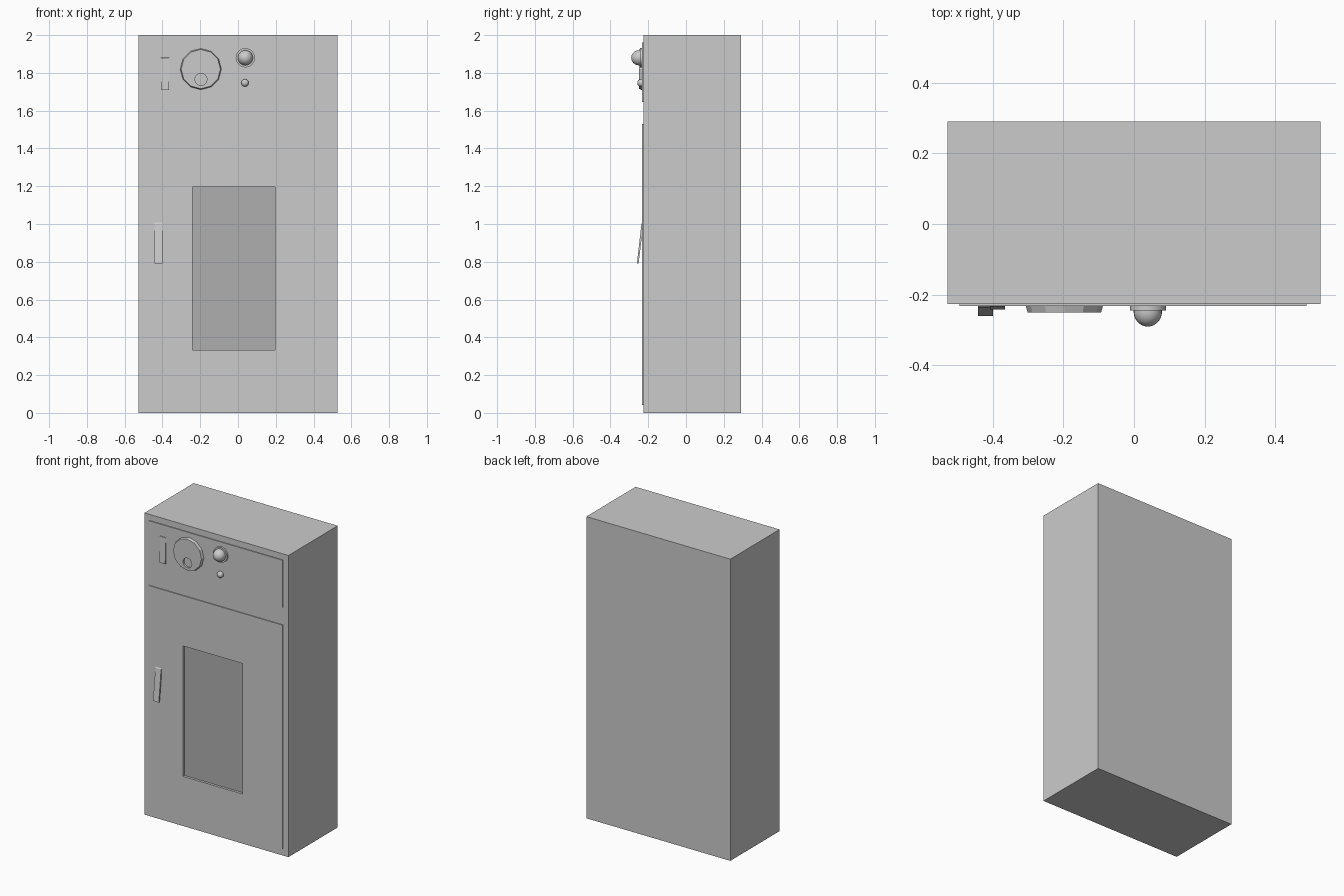
import bpy, bmesh, math
from mathutils import Matrix, Vector

if "Cube" in bpy.data.objects:
    bpy.data.objects.remove(bpy.data.objects["Cube"])

FRONT = -0.226   # front of the cabinet
PANEL = -0.232   # front of the raised panels


def finish(name, bm, smooth=False):
    bmesh.ops.recalc_face_normals(bm, faces=bm.faces)
    me = bpy.data.meshes.new(name)
    bm.to_mesh(me)
    bm.free()
    ob = bpy.data.objects.new(name, me)
    bpy.context.collection.objects.link(ob)
    if smooth:
        bpy.ops.object.select_all(action='DESELECT')
        ob.select_set(True)
        bpy.context.view_layer.objects.active = ob
        bpy.ops.object.shade_smooth_by_angle(angle=math.radians(40))
    return ob


def box(name, x, y, z):
    bm = bmesh.new()
    size = Vector((x[1] - x[0], y[1] - y[0], z[1] - z[0]))
    mid = Vector((sum(x), sum(y), sum(z))) / 2
    bmesh.ops.create_cube(bm, size=1, matrix=Matrix.Translation(mid) @ Matrix.Diagonal(size).to_4x4())
    return finish(name, bm)


def lathe(name, x, z, profile, sides, smooth=False):
    """Spin a (radius, y) profile about an axis pointing to the front."""
    bm = bmesh.new()
    vs = [bm.verts.new((x, y, z + r)) for r, y in profile]
    es = [bm.edges.new(p) for p in zip(vs, vs[1:])]
    bmesh.ops.spin(bm, geom=vs + es, cent=(x, 0, z), axis=(0, 1, 0),
                   angle=2 * math.pi, steps=sides, use_duplicate=False)
    bmesh.ops.remove_doubles(bm, verts=bm.verts, dist=1e-5)
    return finish(name, bm, smooth)


def extrude_x(name, x0, x1, outline):
    """Extrude a (y, z) side outline along x."""
    bm = bmesh.new()
    f = bm.faces.new([bm.verts.new((x0, y, z)) for y, z in outline])
    g = bmesh.ops.extrude_face_region(bm, geom=[f])['geom']
    bmesh.ops.translate(bm, vec=(x1 - x0, 0, 0), verts=[v for v in g if isinstance(v, bmesh.types.BMVert)])
    return finish(name, bm)


def cut(ob, cutter):
    cutter.hide_render = True
    cutter.hide_set(True)
    m = ob.modifiers.new("cut", 'BOOLEAN')
    m.operation = 'DIFFERENCE'
    m.solver = 'EXACT'
    m.object = cutter


def dome(r, y0, depth, n=10):
    a = [i * math.pi / 2 / n for i in range(n + 1)]
    return [(r * math.cos(t), y0 - depth * math.sin(t)) for t in a]


# cabinet and raised front panels
body = box("cabinet", (-0.528, 0.528), (FRONT, 0.29), (0, 2))
top_panel = box("control_panel", (-0.493, 0.488), (PANEL, FRONT + 0.003), (1.645, 1.96))
door = box("door", (-0.493, 0.488), (PANEL, FRONT + 0.003), (0.043, 1.53))

# recessed window with dark glass
WX, WZ = (-0.242, 0.197), (0.332, 1.197)
window_cutter = box("window_cutter", WX, (-0.3, -0.214), WZ)
cut(body, window_cutter)
cut(door, window_cutter)
glass = box("window_glass", WX, (-0.216, -0.210), WZ)
mat = bpy.data.materials.new("dark_glass")
mat.diffuse_color = (0.43, 0.43, 0.43, 1)
mat.use_nodes = True
mat.node_tree.nodes["Principled BSDF"].inputs["Base Color"].default_value = mat.diffuse_color
glass.data.materials.append(mat)

# door handle and panel catch, tilted out at the bottom
extrude_x("door_handle", -0.441, -0.399,
          [(-0.23, 1.01), (-0.236, 1.0), (-0.26, 0.79), (-0.251, 0.79), (-0.23, 0.965)])
extrude_x("panel_catch", -0.407, -0.365,
          [(-0.23, 1.885), (-0.234, 1.88), (-0.242, 1.71), (-0.23, 1.71)])

# dial with finger dent
dial = lathe("dial", -0.197, 1.82, [(0, -0.229), (0.11, -0.229), (0.104, -0.25), (0, -0.25)], 12)
cut(dial, lathe("dent_cutter", -0.196, 1.766,
                [(0, -0.238), (0.032, -0.238), (0.032, -0.27), (0, -0.27)], 16))

# indicator lamp and push button
lathe("lamp_base", 0.039, 1.88, [(0, -0.229), (0.051, -0.229), (0.051, -0.244), (0, -0.244)], 24, True)
lathe("lamp", 0.039, 1.88, [(0, -0.24), (0.04, -0.24)] + dome(0.04, -0.248, 0.042), 24, True)
lathe("button", 0.037, 1.747, [(0, -0.229), (0.02, -0.229)] + dome(0.02, -0.24, 0.018, 6), 16, True)
